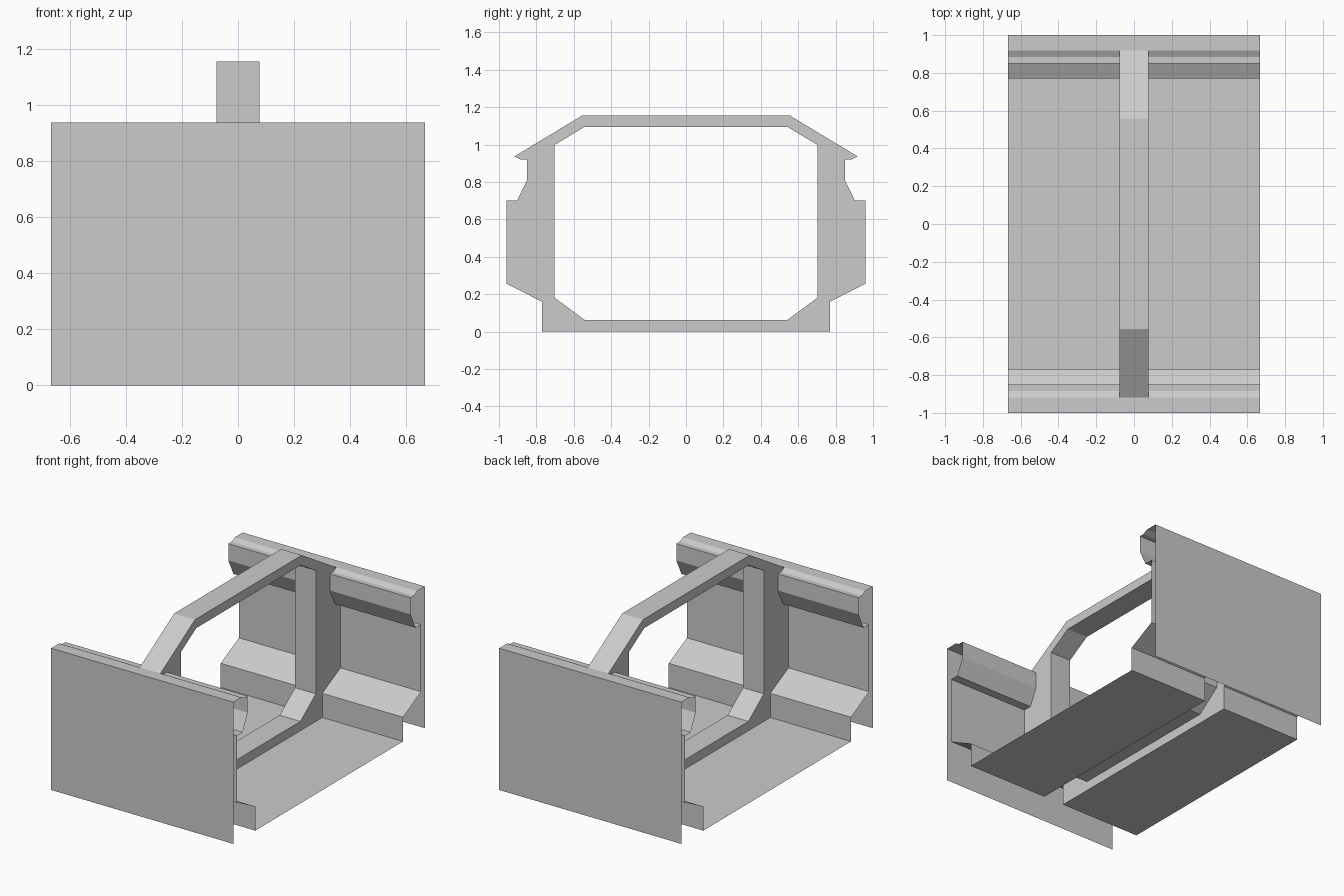
import bpy
import bmesh

cube = bpy.data.objects.get("Cube")
if cube:
    bpy.data.objects.remove(cube)

GREY = (0.6, 0.6, 0.6, 1)
mat = bpy.data.materials.new("plain grey")
mat.use_nodes = True
mat.diffuse_color = GREY
mat.node_tree.nodes["Principled BSDF"].inputs["Base Color"].default_value = GREY

HALF_X, RIB_X = 0.666, 0.076

# Half profiles in (y, z)
liner = [(0, 0), (0.771, 0), (0.771, 0.16), (0.96, 0.256), (0.96, 0.7), (0.903, 0.7),
         (0.85, 0.809), (0.85, 0.919), (0.884, 0.919), (0.918, 0.936)]
plate = [(0.918, 0.936), (1, 0.936), (1, 0)]
rib_top = [(0, 1.154), (0.557, 1.154), (0.918, 0.936)]
rib_inner = [(0, 0.062), (0.542, 0.062), (0.704, 0.182), (0.704, 0.997),
             (0.544, 1.093), (0, 1.093)]


def add_sheet(bm, path, x0, x1):
    """Sweep an open profile along x as a single-walled sheet."""
    rows = [[bm.verts.new((x, y, z)) for x in (x0, x1)] for y, z in path]
    for (a, b), (d, c) in zip(rows, rows[1:]):
        bm.faces.new((a, b, c, d))


def finish(name, bm):
    """Make the object and mirror its quarter across x and y."""
    bmesh.ops.remove_doubles(bm, verts=bm.verts, dist=0.0001)
    mesh = bpy.data.meshes.new(name)
    bm.to_mesh(mesh)
    bm.free()
    mesh.materials.append(mat)
    obj = bpy.data.objects.new(name, mesh)
    bpy.context.collection.objects.link(obj)
    mirror = obj.modifiers.new("Mirror", 'MIRROR')
    mirror.use_axis = (True, True, False)
    return obj


# Inner liner: floor, sloped sills and rolled rails, interrupted by the rib
bm = bmesh.new()
add_sheet(bm, liner, RIB_X, HALF_X)
finish("liner", bm)

# Outer side plates with their top lips
bm = bmesh.new()
add_sheet(bm, plate, 0, HALF_X)
finish("side_plates", bm)

# Central hoop rib: top skin, inner skin and flat cheeks, open underneath
bm = bmesh.new()
add_sheet(bm, rib_top, 0, RIB_X)
add_sheet(bm, rib_inner, 0, RIB_X)
cheek = liner + rib_top[1::-1] + rib_inner[::-1]
bm.faces.new([bm.verts.new((RIB_X, y, z)) for y, z in cheek])
finish("hoop_rib", bm)
